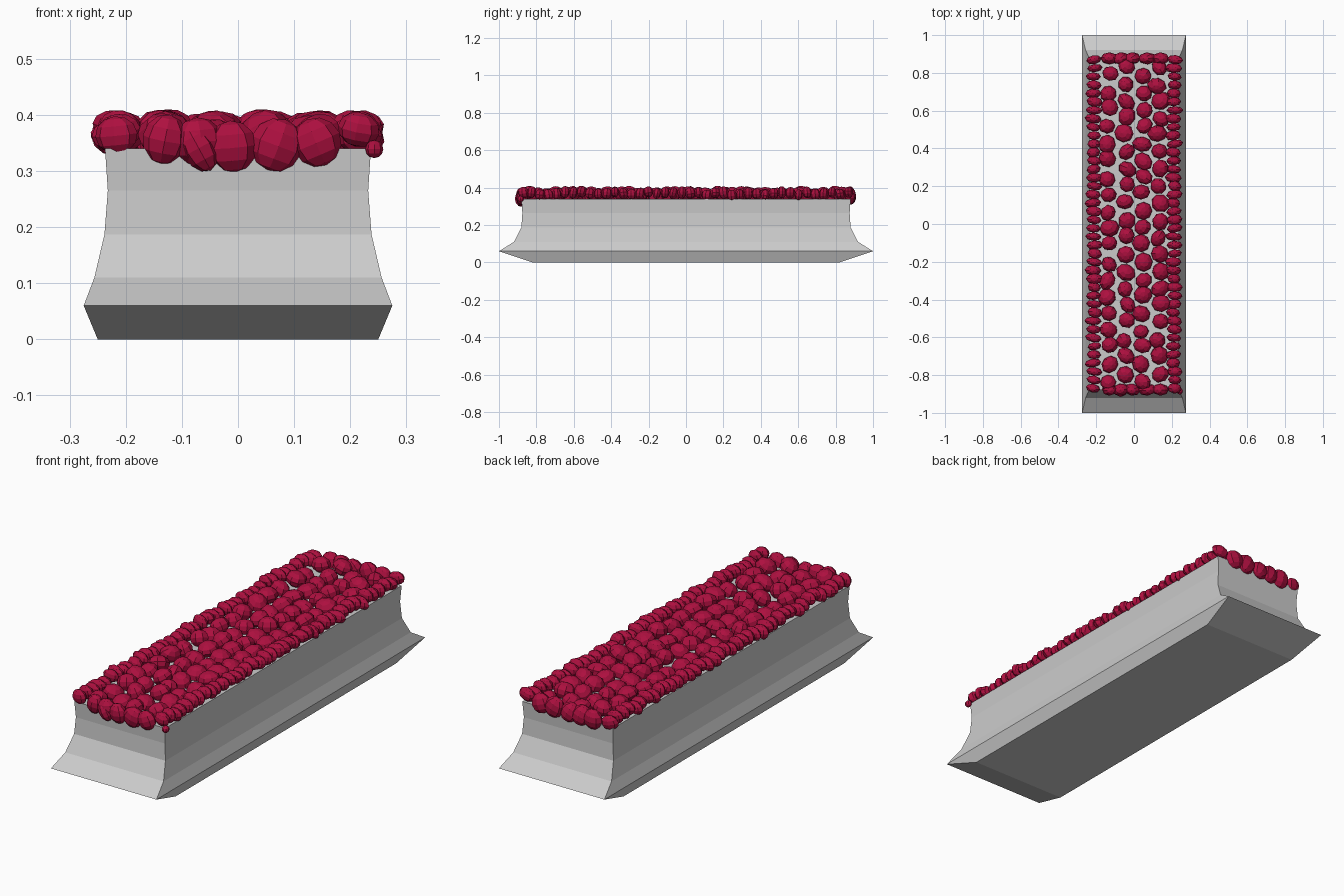
import bpy, bmesh, random, math
from mathutils import Matrix, Vector, Euler

if "Cube" in bpy.data.objects:
    bpy.data.objects.remove(bpy.data.objects["Cube"])

random.seed(7)

def finish(bm, name, mat=None):
    bmesh.ops.recalc_face_normals(bm, faces=bm.faces)
    me = bpy.data.meshes.new(name)
    bm.to_mesh(me)
    bm.free()
    ob = bpy.data.objects.new(name, me)
    bpy.context.collection.objects.link(ob)
    if mat:
        me.materials.append(mat)
    return ob

# Flared planter trough: stacked rectangles (half x, half y, z)
profile = [(.25, .82, 0), (.275, 1, .06), (.256, .92, .11),
           (.238, .88, .187), (.232, .875, .265), (.237, .88, .34)]
bm = bmesh.new()
rings = [[bm.verts.new((sx * x, sy * y, z)) for sx, sy in ((-1, -1), (1, -1), (1, 1), (-1, 1))]
         for x, y, z in profile]
for a, b in zip(rings, rings[1:]):
    for i in range(4):
        j = (i + 1) % 4
        bm.faces.new((a[i], a[j], b[j], b[i]))
bm.faces.new(rings[0])
bm.faces.new(rings[-1])
finish(bm, "planter_trough")

# Crimson flower heads, low-poly ellipsoids whose tops meet a given height
crimson = bpy.data.materials.new("crimson")
crimson.diffuse_color = (.42, .005, .05, 1)
crimson.use_nodes = True
crimson.node_tree.nodes["Principled BSDF"].inputs["Base Color"].default_value = crimson.diffuse_color
bm = bmesh.new()

def bloom(x, y, top, size, rot):
    m = Euler(rot).to_matrix().to_4x4() @ Matrix.Diagonal((*size, 1))
    vs = bmesh.ops.create_uvsphere(bm, u_segments=8, v_segments=6, radius=1, matrix=m)["verts"]
    lift = top - max(v.co.z for v in vs)
    bmesh.ops.translate(bm, verts=vs, vec=Vector((x, y, lift)))

def r(a, b):
    return random.uniform(a, b)

# Middle field, four staggered columns
rows = 19
for i in range(rows):
    for c in range(4):
        y = -.81 + 1.62 * i / (rows - 1) + (.022 if c % 2 else -.022)
        bloom(-.132 + .088 * c + r(-.012, .012), y + r(-.012, .012), r(.39, .41),
              (r(.042, .054), r(.038, .05), r(.034, .042)),
              (r(-.5, .5), r(-.5, .5), r(0, math.pi)))

# Narrow blooms overhanging both long edges
for s in (-1, 1):
    for i in range(40):
        bloom(s * r(.207, .218), -.87 + 1.74 * i / 39, r(.388, .408),
              (r(.036, .046), r(.021, .029), r(.028, .034)),
              (r(-.2, .2), r(-.25, .25), r(-.2, .2)))

# Blooms spilling over both ends
for s in (-1, 1):
    for x in (-.13, -.07, -.01, .07, .14):
        drop = r(0, .02) if s < 0 else r(0, .01)
        bloom(x, s * .877, .408 - drop, (r(.04, .05), .032, r(.042, .05)),
              (r(-.2, .2), r(-.5, .5), r(-.3, .3)))
bloom(.243, -.885, .355, (.016, .018, .016), (0, 0, 0))
bloom(-.07, -.885, .382, (.03, .03, .045), (0, -.5, 0))
finish(bm, "flower_heads", crimson)
